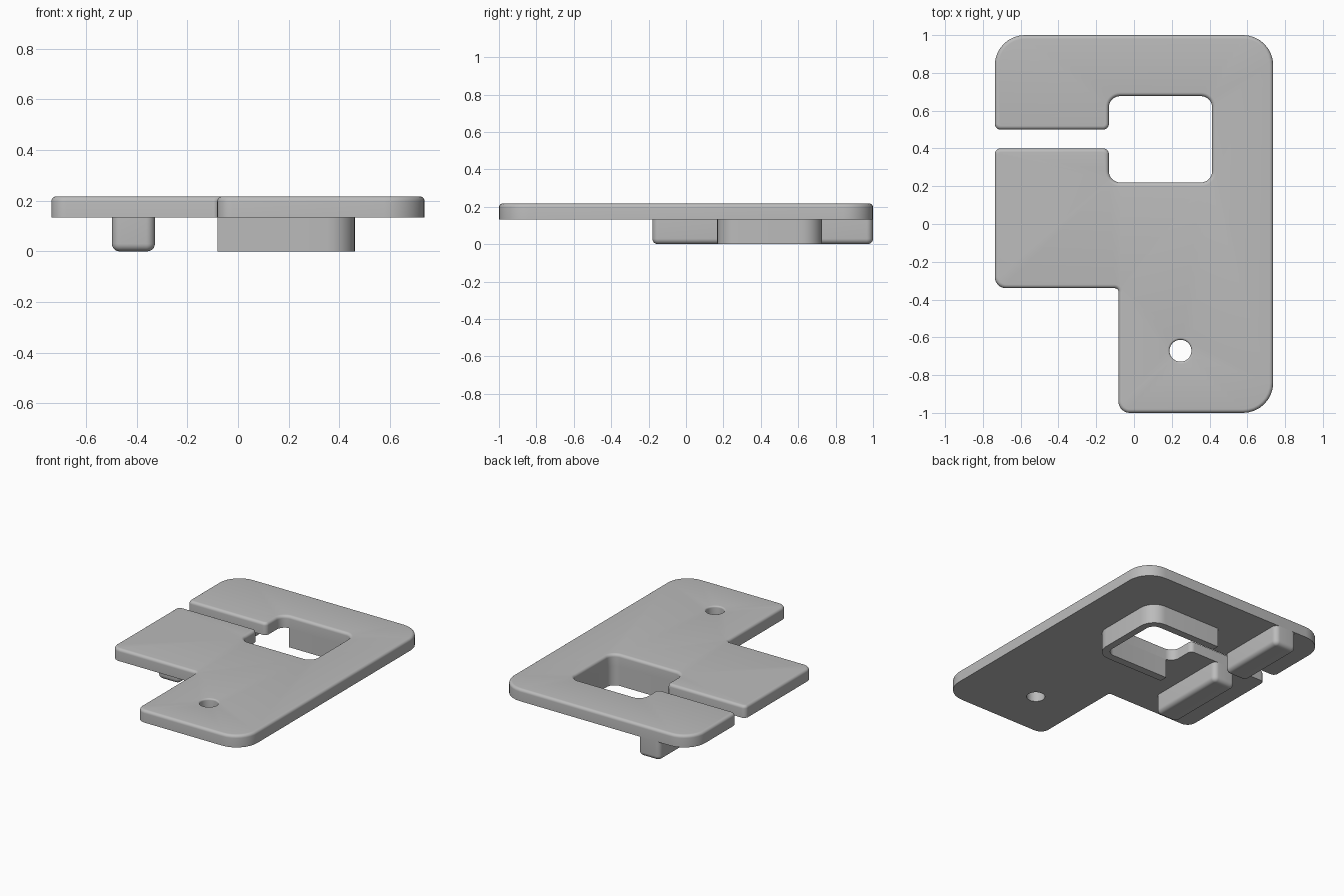
import bpy
import bmesh
from math import sin, cos, pi, radians
from mathutils import Vector

cube = bpy.data.objects.get("Cube")
if cube:
    bpy.data.objects.remove(cube, do_unlink=True)

grey = bpy.data.materials.new("plain grey")
grey.use_nodes = True
grey.diffuse_color = (0.5, 0.5, 0.5, 1)
grey.node_tree.nodes["Principled BSDF"].inputs["Base Color"].default_value = (0.5, 0.5, 0.5, 1)

TOP, UNDER, STEPS = 0.217, 0.133, 8


def rounded(corners, inset=0.0):
    """Counter-clockwise right-angled outline of (x, y, radius), inset into the material."""
    pts = [Vector(c[:2]) for c in corners]
    ring = []
    for i, p in enumerate(pts):
        a = (p - pts[i - 1]).normalized()
        b = (pts[(i + 1) % len(pts)] - p).normalized()
        normals = Vector((-a.y, a.x)) + Vector((-b.y, b.x))
        turn = 1 if a.cross(b) > 0 else -1
        r = corners[i][2] - inset * turn
        if corners[i][2] == 0:
            ring.append(p + normals * inset)
            continue
        centre = p + normals * inset + (b - a) * r
        for k in range(STEPS + 1):
            t = k / STEPS * pi / 2
            ring.append(centre - b * r * cos(t) + a * r * sin(t))
    return ring


def circle(x, y, r, n=48):
    return [Vector((x + r * cos(k * 2 * pi / n), y + r * sin(k * 2 * pi / n))) for k in range(n)]


def edge_levels(z_start, z_end, fillet, n=6):
    """(inset, height) steps: straight wall, then a quarter-round at z_end."""
    s = 1 if z_end > z_start else -1
    rounds = [(fillet * (1 - cos(k / n * pi / 2)), z_end - s * fillet * (1 - sin(k / n * pi / 2)))
              for k in range(n + 1)]
    return [(0, z_start)] + rounds


def solid(name, walls):
    """Skin each stack of rings, then cap both ends across all stacks."""
    bm = bmesh.new()
    first, last = [], []
    for stack in walls:
        loops = [[bm.verts.new((p.x, p.y, z)) for p in ring] for ring, z in stack]
        n = len(loops[0])
        for lo, hi in zip(loops, loops[1:]):
            for i in range(n):
                j = (i + 1) % n
                bm.faces.new((lo[i], lo[j], hi[j], hi[i])).smooth = True
        for loop, edges in ((loops[0], first), (loops[-1], last)):
            edges += [bm.edges.get((loop[i], loop[(i + 1) % n])) for i in range(n)]
    for edges in (first, last):
        bmesh.ops.triangle_fill(bm, edges=edges, use_beauty=True, normal=(0, 0, 1))
    bmesh.ops.recalc_face_normals(bm, faces=bm.faces)
    mesh = bpy.data.meshes.new(name)
    bm.to_mesh(mesh)
    bm.free()
    mesh.materials.append(grey)
    mesh.set_sharp_from_angle(angle=radians(35))
    obj = bpy.data.objects.new(name, mesh)
    bpy.context.collection.objects.link(obj)
    return obj


# Shared sizes of the window and its slot
W_LEFT, W_RIGHT, W_FRONT, W_BACK = -0.133, 0.414, 0.22, 0.677
SLOT_FRONT, SLOT_BACK = 0.4, 0.5
SIDE = 0.737

# Plate with stepped outline, slotted window and round-over on the top edge
outline = [
    (-0.082, -1, 0.06), (SIDE, -1, 0.16), (SIDE, 1, 0.16), (-SIDE, 1, 0.16),
    (-SIDE, SLOT_BACK, 0.03), (W_LEFT, SLOT_BACK, 0.03),
    (W_LEFT, W_BACK, 0.06), (W_RIGHT, W_BACK, 0.06),
    (W_RIGHT, W_FRONT, 0.06), (W_LEFT, W_FRONT, 0.06),
    (W_LEFT, SLOT_FRONT, 0.03), (-SIDE, SLOT_FRONT, 0.03),
    (-SIDE, -0.34, 0.06), (-0.082, -0.34, 0.02),
]
plate_wall = [(rounded(outline, d), z) for d, z in edge_levels(UNDER, TOP, 0.02)]
hole_wall = [(circle(0.246, -0.671, 0.058 + d), z) for d, z in edge_levels(UNDER, TOP, 0.011)]
solid("plate", [plate_wall, hole_wall])

# U-shaped collar under the window, open toward the slot
END = -0.08
collar = [
    (END, 0.167, 0), (0.462, 0.167, 0.11), (0.462, 0.728, 0.11), (END, 0.728, 0),
    (END, W_BACK, 0), (W_RIGHT, W_BACK, 0.06), (W_RIGHT, W_FRONT, 0.06), (END, W_FRONT, 0),
]
solid("window_collar", [[(rounded(collar), 0), (rounded(collar), UNDER)]])

# Foot rails either side of the slot, rounded along the bottom
for name, y0, y1 in (("front_rail", -0.18, SLOT_FRONT), ("back_rail", SLOT_BACK, 1)):
    rail = [(x, y, 0.035) for x, y in ((-0.498, y0), (-0.328, y0), (-0.328, y1), (-0.498, y1))]
    solid(name, [[(rounded(rail, d), z) for d, z in edge_levels(UNDER, 0, 0.03)]])
